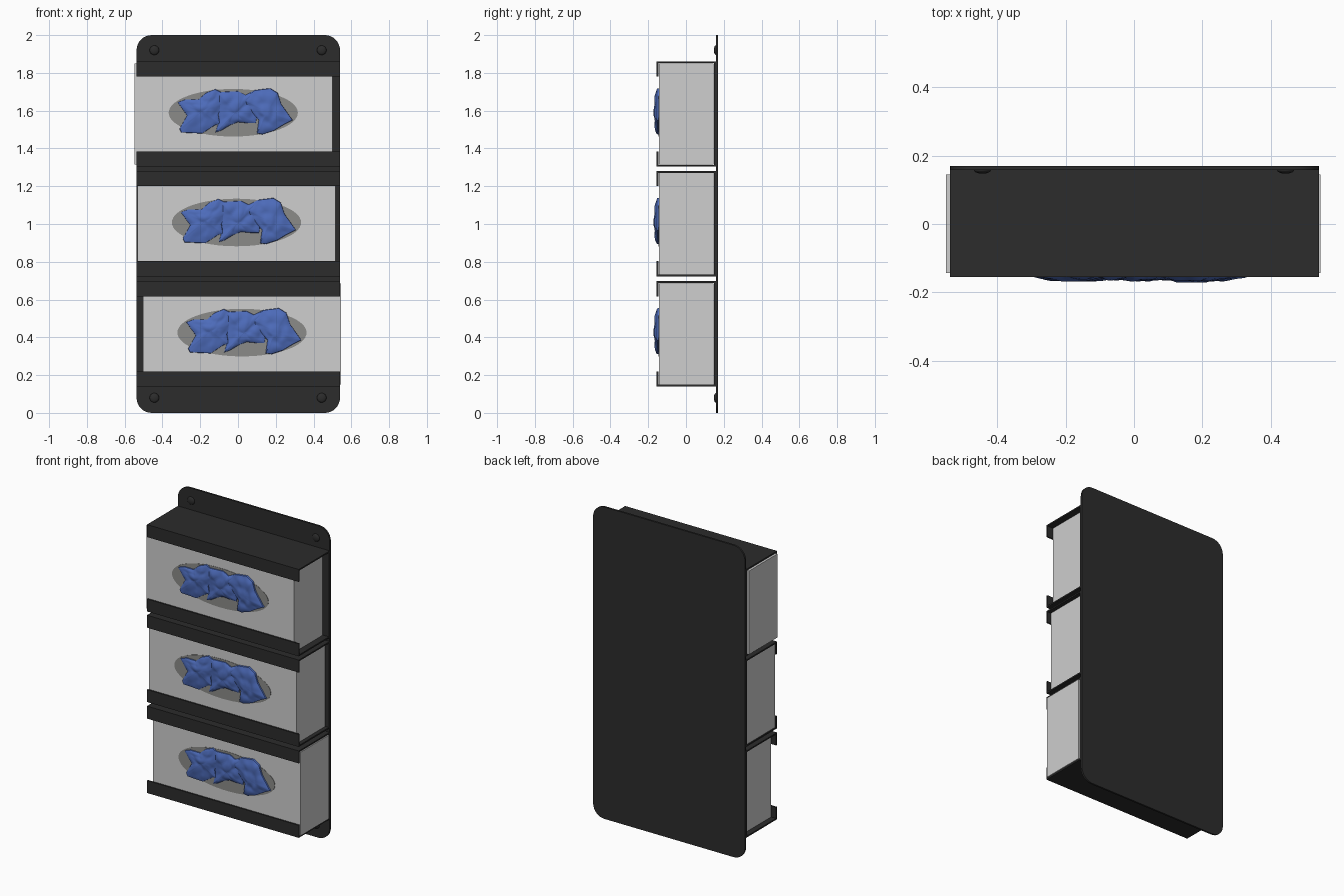
import bpy, bmesh, math
from mathutils import Vector, noise

if "Cube" in bpy.data.objects:
    bpy.data.objects.remove(bpy.data.objects["Cube"])


def material(name, rgb):
    m = bpy.data.materials.new(name)
    m.diffuse_color = (*rgb, 1)
    m.use_nodes = True
    m.node_tree.nodes["Principled BSDF"].inputs["Base Color"].default_value = m.diffuse_color
    return m


BLACK = material("black_metal", (0.025, 0.025, 0.025))
CARD = material("light_grey_card", (0.62, 0.62, 0.62))
GREY = material("opening_grey", (0.26, 0.26, 0.25))
BLUE = material("glove_blue", (0.075, 0.15, 0.50))


def finish(bm, name, mat, smooth=None):
    bmesh.ops.recalc_face_normals(bm, faces=bm.faces)
    me = bpy.data.meshes.new(name)
    bm.to_mesh(me)
    bm.free()
    me.materials.append(mat)
    ob = bpy.data.objects.new(name, me)
    bpy.context.collection.objects.link(ob)
    if smooth:
        bpy.ops.object.select_all(action='DESELECT')
        ob.select_set(True)
        bpy.context.view_layer.objects.active = ob
        bpy.ops.object.shade_smooth_by_angle(angle=math.radians(smooth))
    return ob


def prism(name, points, direction, mat, smooth=None):
    """Extrude a closed outline along a direction."""
    bm = bmesh.new()
    face = bm.faces.new([bm.verts.new(p) for p in points])
    ext = bmesh.ops.extrude_face_region(bm, geom=[face])
    verts = [g for g in ext["geom"] if isinstance(g, bmesh.types.BMVert)]
    bmesh.ops.translate(bm, verts=verts, vec=direction)
    return finish(bm, name, mat, smooth)


X0, X1 = -0.537, 0.540

# Back plate with rounded corners
R = 0.08
outline = []
for cx, cz, start in ((X1 - R, 2 - R, 0), (X0 + R, 2 - R, 90),
                      (X0 + R, R, 180), (X1 - R, R, 270)):
    for i in range(9):
        a = math.radians(start + i * 90 / 8)
        outline.append((cx + R * math.cos(a), 0.158, cz + R * math.sin(a)))
prism("back_plate", outline, (0, 0.012, 0), BLACK, 30)

# Domed screw heads
for x in (-0.443, 0.443):
    for z in (0.08, 1.92):
        bm = bmesh.new()
        bmesh.ops.create_uvsphere(bm, u_segments=24, v_segments=12, radius=1)
        bmesh.ops.scale(bm, verts=bm.verts, vec=(0.025, 0.011, 0.025))
        bmesh.ops.translate(bm, verts=bm.verts, vec=(x, 0.158, z))
        finish(bm, "screw_head", BLACK, 60)

# Crumpled glove outlines, relative to the centre of the opening
GLOVES = (
    ((-.295, .055), (-.255, .07), (-.185, .07), (-.145, .105), (-.095, .125),
     (-.065, .11), (-.05, .05), (-.08, -.01), (-.07, -.06), (-.095, -.065),
     (-.165, -.11), (-.275, -.105), (-.285, -.085), (-.245, -.015)),
    ((-.08, .11), (.025, .115), (.065, .095), (.115, .12), (.13, 0),
     (.12, -.055), (.075, -.055), (.025, -.05), (-.015, -.065),
     (-.065, -.095), (-.095, -.105), (-.075, -.04), (-.09, .05)),
    ((.045, .075), (.115, .12), (.195, .13), (.235, .105), (.255, .045),
     (.315, -.04), (.265, -.065), (.215, -.095), (.155, -.115),
     (.125, -.11), (.135, -.04), (.075, .03)),
)
SUB, RINGS = 6, 12


def fold(x, z, k):
    """Creased height, from 0 to about 1."""
    p = Vector((x * 11, z * 11, k * 3.7))
    return min(1, abs(noise.noise(p)) * 1.3 + abs(noise.noise(p * 2.1)) * 0.5)


def glove(cx, cz, k, pts):
    edge = []
    for i, p in enumerate(pts):
        a, b = Vector(p), Vector(pts[(i + 1) % len(pts)])
        edge += [a.lerp(b, j / SUB) for j in range(SUB)]
    mid = sum(edge, Vector((0, 0))) / len(edge)
    lift = (0.002, 0.0, 0.004)[k]
    bm = bmesh.new()

    def vert(q, r):
        rise = (0.004 + lift + 0.010 * (1 - r ** 2)
                + 0.013 * fold(q.x, q.y, k) * (1 - r ** 6))
        depth = min(rise, 0.026)
        if r >= 1:
            depth = -0.003
        return bm.verts.new((cx + q.x, -0.145 - depth, cz + q.y))

    rings = []
    for r in [1.0, 0.985] + [1 - i / RINGS for i in range(1, RINGS)]:
        rings.append([vert(mid.lerp(q, r), r) for q in edge])
    n = len(edge)
    for a, b in zip(rings, rings[1:]):
        for i in range(n):
            j = (i + 1) % n
            bm.faces.new((a[i], a[j], b[j], b[i]))
    tip = vert(mid, 0)
    for i in range(n):
        bm.faces.new((rings[-1][i], rings[-1][(i + 1) % n], tip))
    finish(bm, "glove", BLUE, 40)


# Three channels, each holding a box with an oval opening and gloves
T, LIP, YF, YB = 0.009, 0.08, -0.155, 0.158
for z0, cx in ((0.14, 0.021), (0.723, -0.008), (1.304, -0.025)):
    z1 = z0 + 0.557
    section = ((YF, z0), (YB, z0), (YB, z1), (YF, z1), (YF, z1 - LIP),
               (YF + T, z1 - LIP), (YF + T, z1 - T), (YB - T, z1 - T),
               (YB - T, z0 + T), (YF + T, z0 + T), (YF + T, z0 + LIP),
               (YF, z0 + LIP))
    prism("holder_channel", [(X0, y, z) for y, z in section],
          (X1 - X0, 0, 0), BLACK)

    b0, b1, hw = z0 + T + 0.001, z1 - T - 0.002, 0.524
    prism("glove_box", [(cx - hw, -0.143, b0), (cx + hw, -0.143, b0),
                        (cx + hw, -0.143, b1), (cx - hw, -0.143, b1)],
          (0, 0.288, 0), CARD)

    cz = z0 + 0.285
    oval = [(cx + 0.342 * math.cos(t * math.tau / 64), -0.145,
             cz + 0.126 * math.sin(t * math.tau / 64)) for t in range(64)]
    prism("box_opening", oval, (0, 0.003, 0), GREY)
    for k, pts in enumerate(GLOVES):
        glove(cx, cz, k, pts)
